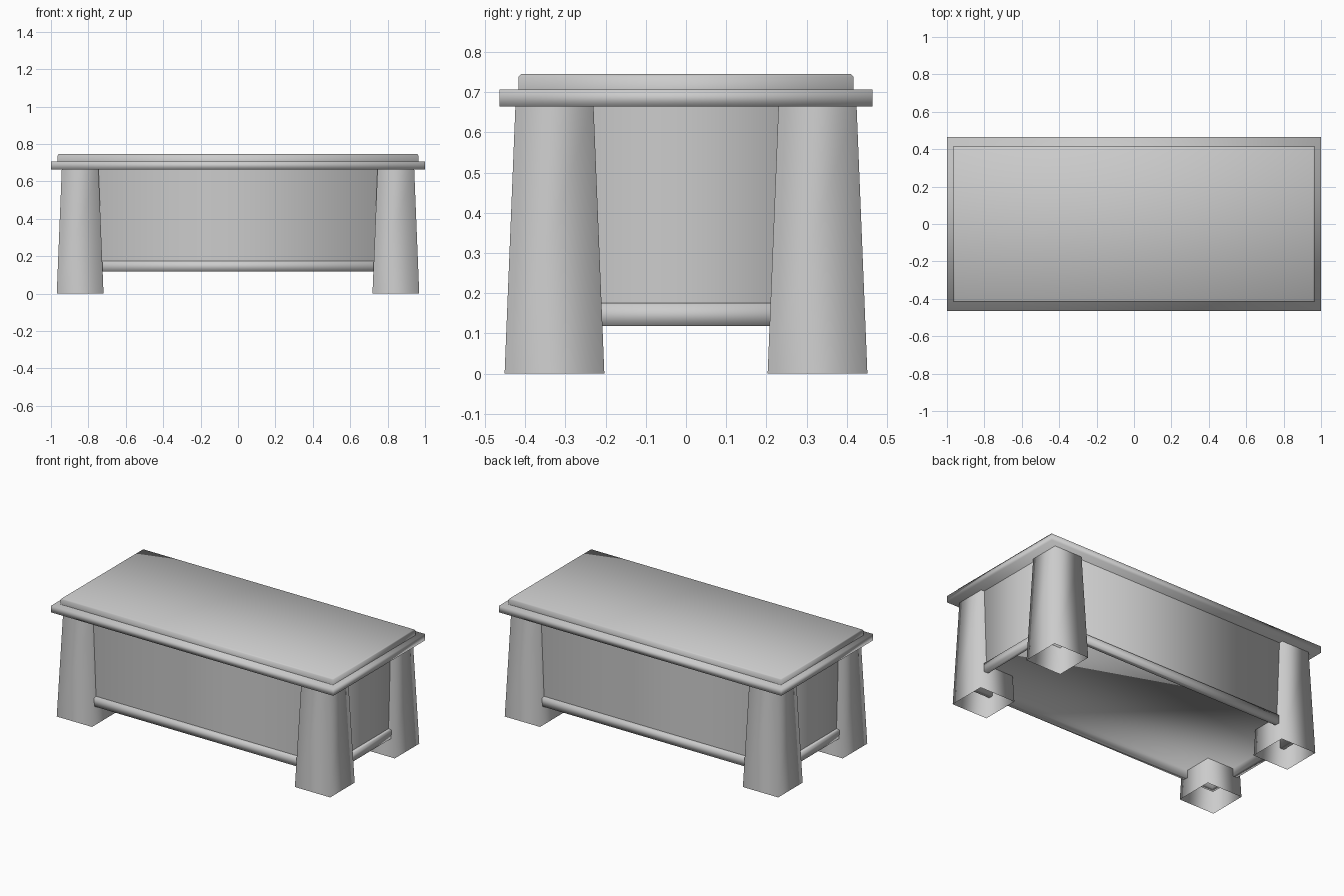
import bpy
import bmesh

cube = bpy.data.objects.get("Cube")
if cube:
    bpy.data.objects.remove(cube, do_unlink=True)

# One plain grey for the whole piece
grey = bpy.data.materials.new("stone_grey")
grey.use_nodes = True
grey.diffuse_color = (0.6, 0.6, 0.6, 1)
grey.node_tree.nodes["Principled BSDF"].inputs["Base Color"].default_value = (0.6, 0.6, 0.6, 1)


def loft(name, rings, centre=(0, 0), cap_start=False, cap_end=False):
    """Join rectangular rings (half width, half depth, height) into one skin."""
    bm = bmesh.new()
    cx, cy = centre
    loops = []
    for hx, hy, z in rings:
        corners = ((-hx, -hy), (hx, -hy), (hx, hy), (-hx, hy))
        loops.append([bm.verts.new((cx + x, cy + y, z)) for x, y in corners])
    for low, high in zip(loops, loops[1:]):
        for i in range(4):
            j = (i + 1) % 4
            bm.faces.new((low[i], low[j], high[j], high[i]))
    if cap_start:
        bm.faces.new(loops[0][::-1])
    if cap_end:
        bm.faces.new(loops[-1])
    for face in bm.faces:
        face.smooth = True
    mesh = bpy.data.meshes.new(name)
    bm.to_mesh(mesh)
    bm.free()
    mesh.materials.append(grey)
    obj = bpy.data.objects.new(name, mesh)
    bpy.context.collection.objects.link(obj)
    return obj


# Lid slab with a wide overhang
loft("lid_slab", [(1, 0.464, 0.664), (1, 0.464, 0.706)],
     cap_start=True, cap_end=True)

# Raised top panel with a small chamfer
loft("top_panel", [(0.965, 0.416, 0.704), (0.965, 0.416, 0.738), (0.959, 0.41, 0.745)],
     cap_end=True)

# Side walls of the chest
loft("body_walls", [(0.92, 0.4, 0.17), (0.92, 0.4, 0.668)])

# Base moulding wrapping under to a recessed floor
loft("base_moulding", [(0.91, 0.39, 0.168), (0.91, 0.39, 0.118), (0.94, 0.42, 0.118),
                       (0.94, 0.42, 0.172), (0.92, 0.4, 0.175)], cap_start=True)

# Four tapered hollow legs
for side, sx in (("left", 1), ("right", -1)):
    for end, sy in (("front", -1), ("back", 1)):
        loft(f"{end}_{side}_leg", [(0.125, 0.124, 0), (0.098, 0.097, 0.668)],
             centre=(sx * 0.844, sy * 0.327))
